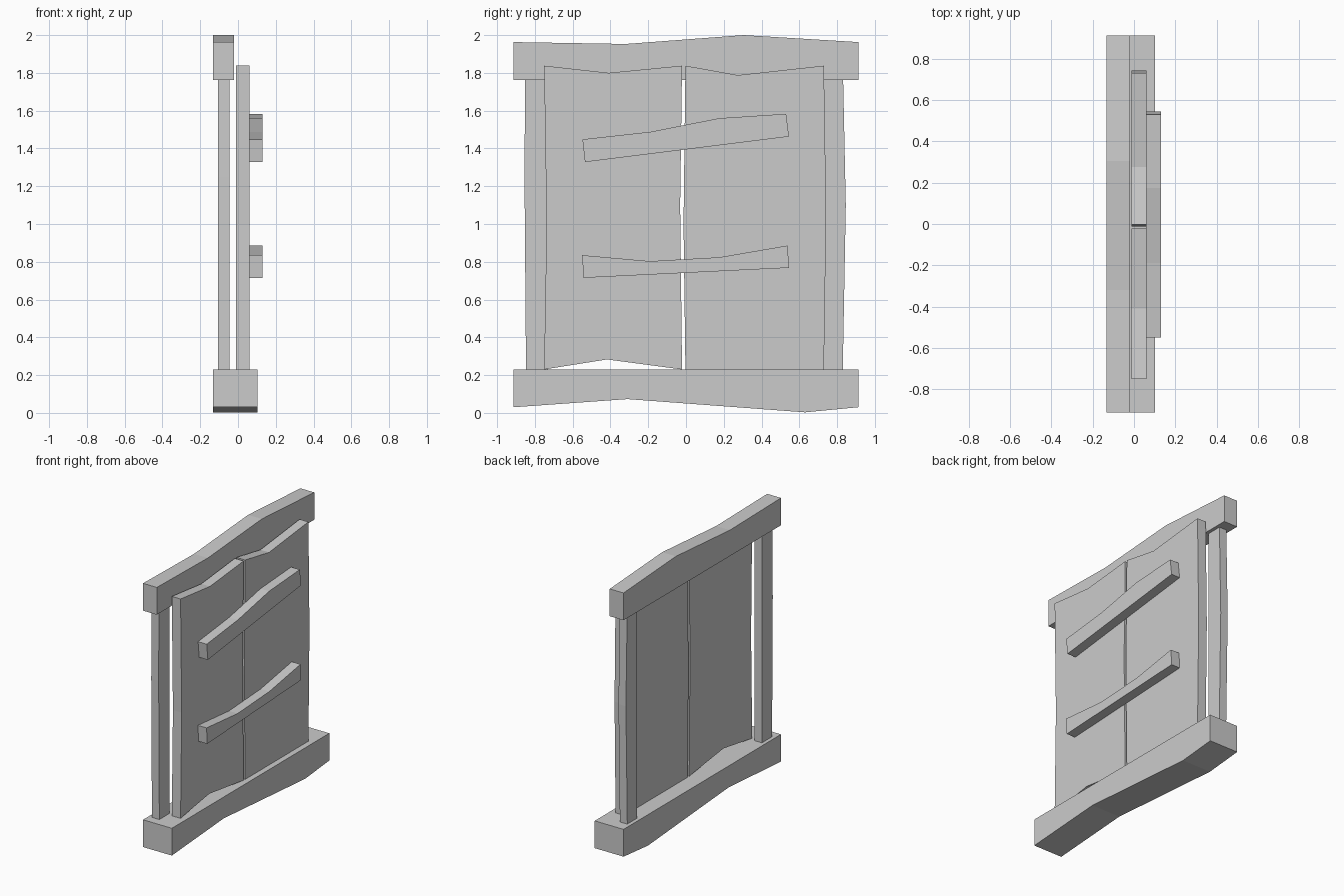
import bpy, bmesh


def board(name, profile, x0, x1):
    """Extrude a (y, z) outline along x from x0 to x1."""
    bm = bmesh.new()
    face = bm.faces.new([bm.verts.new((x0, y, z)) for y, z in profile])
    out = bmesh.ops.extrude_face_region(bm, geom=[face])
    verts = [v for v in out["geom"] if isinstance(v, bmesh.types.BMVert)]
    bmesh.ops.translate(bm, verts=verts, vec=(x1 - x0, 0, 0))
    bmesh.ops.recalc_face_normals(bm, faces=bm.faces)
    mesh = bpy.data.meshes.new(name)
    bm.to_mesh(mesh)
    bm.free()
    obj = bpy.data.objects.new(name, mesh)
    bpy.context.collection.objects.link(obj)
    return obj


# Sill and lintel beams
board("sill", [(-.912, .23), (-.912, .03), (-.31, .073), (.63, .003),
               (.912, .03), (.912, .23)], -.132, .102)
board("lintel", [(-.912, 1.763), (.912, 1.763), (.912, 1.963), (.305, 2.0),
                 (-.32, 1.953), (-.912, 1.963)], -.132, -.02)

# Side posts
board("left_post", [(-.847, .23), (-.73, .23), (-.73, 1.763), (-.852, 1.763),
                    (-.855, 1.25)], -.105, -.045)
board("right_post", [(.72, .23), (.83, .23), (.846, 1.1), (.832, 1.763),
                     (.72, 1.763)], -.105, -.045)

# Shutter panels
board("left_shutter", [(-.751, .23), (-.418, .283), (-.021, .23), (-.031, 1.1),
                       (-.021, 1.838), (-.41, 1.8), (-.751, 1.838),
                       (-.738, 1.0)], -.011, .06)
board("right_shutter", [(-.003, .23), (.73, .23), (.742, 1.05), (.73, 1.838),
                        (.275, 1.788), (-.003, 1.838), (-.013, 1.0)],
      -.011, .06)

# Nailed cross planks
board("upper_plank", [(-.548, 1.448), (-.535, 1.328), (.545, 1.463),
                      (.53, 1.583), (.175, 1.56), (-.188, 1.488)], .058, .13)
board("lower_plank", [(-.55, .835), (-.542, .715), (.545, .768), (.538, .886),
                      (.178, .824), (-.19, .803)], .058, .13)
